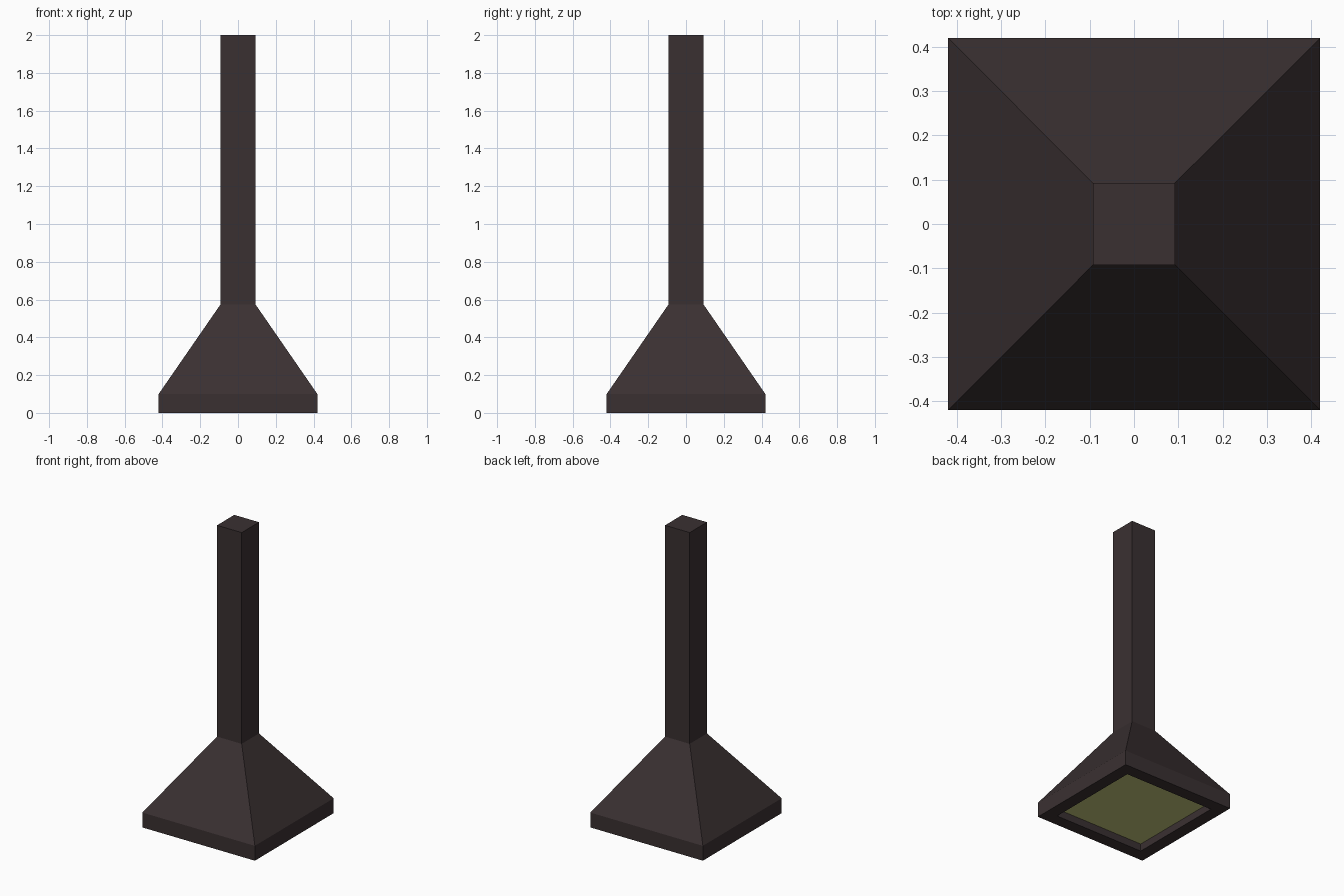
import bpy
import bmesh

cube = bpy.data.objects.get("Cube")
if cube:
    bpy.data.objects.remove(cube, do_unlink=True)


def make_material(name, color):
    mat = bpy.data.materials.new(name)
    mat.use_nodes = True
    mat.diffuse_color = color
    mat.node_tree.nodes["Principled BSDF"].inputs["Base Color"].default_value = color
    return mat


def square_loft(name, rings, mat, cap_start=False, cap_end=False):
    """Join a run of (half width, height) square rings with flat faces."""
    bm = bmesh.new()
    corners = [(-1, -1), (1, -1), (1, 1), (-1, 1)]
    loops = [[bm.verts.new((x * r, y * r, z)) for x, y in corners] for r, z in rings]
    for low, high in zip(loops, loops[1:]):
        for i in range(4):
            j = (i + 1) % 4
            bm.faces.new((low[i], low[j], high[j], high[i]))
    if cap_start:
        bm.faces.new(loops[0][::-1])
    if cap_end:
        bm.faces.new(loops[-1])
    mesh = bpy.data.meshes.new(name)
    bm.to_mesh(mesh)
    bm.free()
    mesh.materials.append(mat)
    obj = bpy.data.objects.new(name, mesh)
    bpy.context.collection.objects.link(obj)
    return obj


dark_metal = make_material("dark brown metal", (0.042, 0.030, 0.031, 1))
glow = make_material("pale yellow light", (0.55, 0.57, 0.20, 1))

HALF, STEM, OPENING = 0.42, 0.092, 0.336
RECESS = 0.05

# Shade: recess wall, underside rim, outer band, sloped hood, then the square stem
square_loft("shade_and_stem",
            [(OPENING, RECESS), (OPENING, 0), (HALF, 0), (HALF, 0.10),
             (STEM, 0.575), (STEM, 2)],
            dark_metal, cap_end=True)

# Light panel set up inside the opening, facing down
square_loft("light_panel", [(OPENING, RECESS)], glow, cap_start=True)
